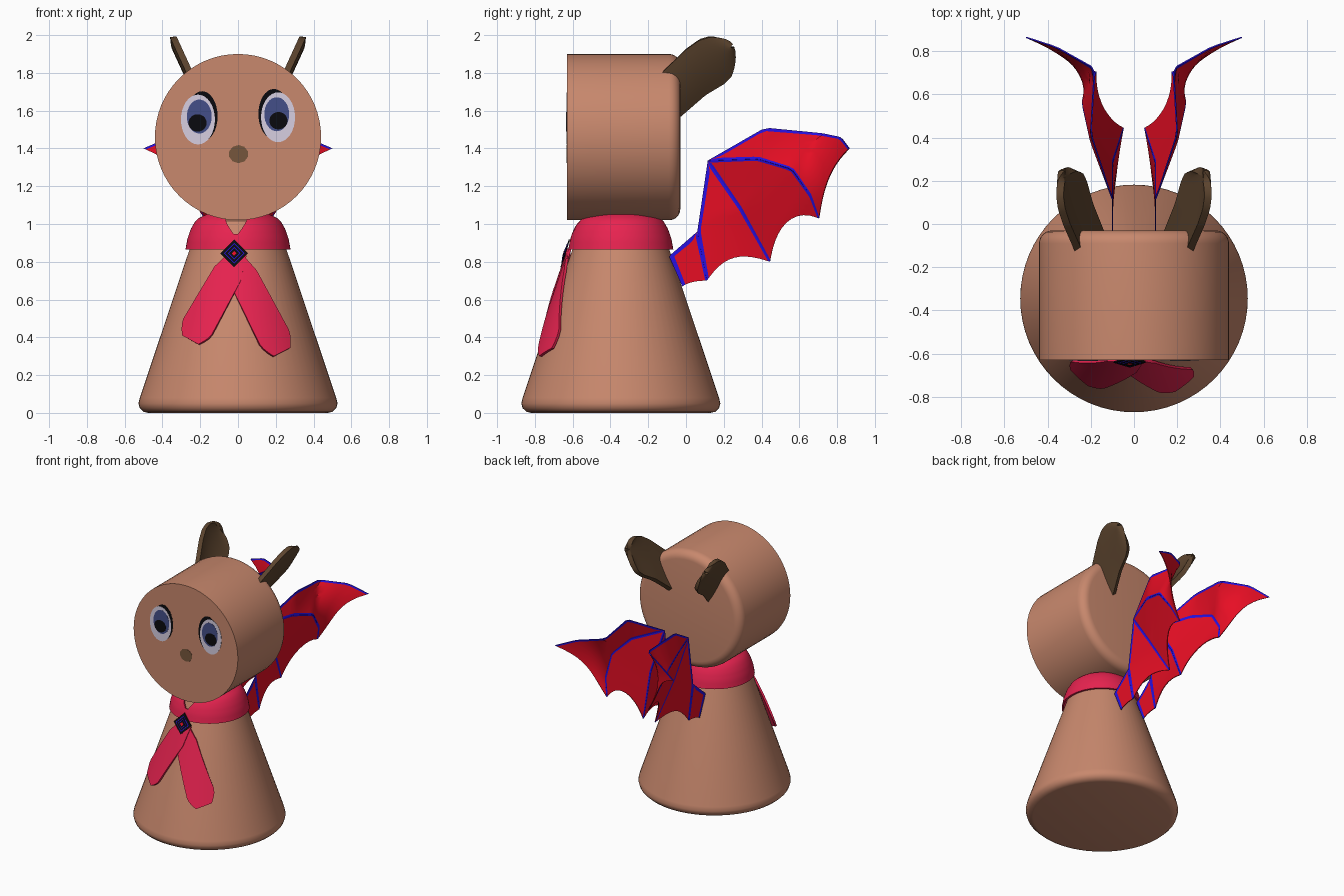
import bpy, bmesh, math
from mathutils import Vector

if "Cube" in bpy.data.objects:
    bpy.data.objects.remove(bpy.data.objects["Cube"])


def mat(name, r, g, b):
    m = bpy.data.materials.new(name)
    lin = [(c / 255 / 12.92 if c < 11 else ((c / 255 + 0.055) / 1.055) ** 2.4) for c in (r, g, b)]
    m.diffuse_color = (*lin, 1)
    m.use_nodes = True
    m.node_tree.nodes["Principled BSDF"].inputs["Base Color"].default_value = m.diffuse_color
    return m


SKIN = mat("tan skin", 200, 136, 109)
EAR = mat("dark brown", 92, 68, 46)
NOSE = mat("nose brown", 118, 86, 60)
SCARF = mat("crimson scarf", 232, 35, 80)
RED = mat("wing red", 232, 14, 36)
BLUE = mat("wing blue", 40, 16, 228)
BLACK = mat("black", 10, 10, 14)
WHITE = mat("eye white", 215, 207, 225)
IRIS = mat("iris blue", 68, 78, 136)

CY = -0.345                       # body axis y


def smooth(ob, angle=35):
    bpy.ops.object.select_all(action='DESELECT')
    ob.select_set(True)
    bpy.context.view_layer.objects.active = ob
    bpy.ops.object.shade_smooth_by_angle(angle=math.radians(angle))


def grid(name, f, nu, nv, material, thick=0, edge=None):
    """Surface f(u, v) for u, v in 0..1, optionally thickened, with coloured first and last columns."""
    bm = bmesh.new()
    v = [[bm.verts.new(f(i / nu, j / nv)) for j in range(nv + 1)] for i in range(nu + 1)]
    for i in range(nu):
        for j in range(nv):
            face = bm.faces.new((v[i][j], v[i + 1][j], v[i + 1][j + 1], v[i][j + 1]))
            face.material_index = int(edge is not None and i in (0, nu - 1))
    bmesh.ops.remove_doubles(bm, verts=bm.verts, dist=1e-5)
    bmesh.ops.recalc_face_normals(bm, faces=bm.faces)
    me = bpy.data.meshes.new(name)
    bm.to_mesh(me)
    bm.free()
    me.materials.append(material)
    if edge:
        me.materials.append(edge)
    ob = bpy.data.objects.new(name, me)
    bpy.context.collection.objects.link(ob)
    if thick:
        bpy.context.view_layer.objects.active = ob
        s = ob.modifiers.new("thickness", 'SOLIDIFY')
        s.thickness, s.offset = thick, 0
        bpy.ops.object.modifier_apply(modifier=s.name)
    smooth(ob)
    return ob


def lathe(name, prof, material, n=64):
    k = len(prof) - 1

    def f(u, v):
        r, z = prof[round(v * k)]
        return (r * math.cos(math.tau * u), r * math.sin(math.tau * u), z)
    return grid(name, f, n, k, material)


def sample(pts, t):
    """Point at fraction t of the length of a polyline."""
    pts = [Vector(p) for p in pts]
    lens = [(b - a).length for a, b in zip(pts, pts[1:])]
    d = t * sum(lens)
    for a, b, l in zip(pts, pts[1:], lens):
        if d <= l:
            return a.lerp(b, d / l)
        d -= l
    return pts[-1]


def plate(name, x, z, rx, rz, y0, y1, material, n=32, slope=0):
    """Thin elliptical plate facing the front."""
    ring = [(x + rx * math.sin(math.tau * i / n), z + rz * math.cos(math.tau * i / n)) for i in range(n)]
    verts = [(px, y + slope * (pz - z), pz) for y in (y0, y1) for px, pz in ring]
    faces = [tuple(range(n)), tuple(range(2 * n - 1, n - 1, -1))]
    faces += [(i, i + n, (i + 1) % n + n, (i + 1) % n) for i in range(n)]
    me = bpy.data.meshes.new(name)
    me.from_pydata(verts, [], faces)
    bm = bmesh.new()
    bm.from_mesh(me)
    bmesh.ops.recalc_face_normals(bm, faces=bm.faces)
    bm.to_mesh(me)
    bm.free()
    me.materials.append(material)
    bpy.context.collection.objects.link(bpy.data.objects.new(name, me))


# Body cone with rounded foot
body = lathe("body", [(0, 0), (0.475, 0), (0.50, 0.006), (0.52, 0.025), (0.527, 0.05), (0.52, 0.08),
                      (0.255, 0.87), (0.205, 1.015), (0.15, 1.04), (0, 1.04)], SKIN)
body.location.y = CY

# Head: cylinder along y, rounded at the back only
b = 0.06
arc = [(0.44 - b + b * math.sin(a), 0.03 + b - b * math.cos(a)) for a in [math.pi / 2 * i / 6 for i in range(7)]]
head = lathe("head", [(0, 0.03)] + arc + [(0.44, 0.63), (0, 0.63)], SKIN)
head.rotation_euler.x = math.pi / 2
head.location.z = 1.46

# Collar with a V notch in front
COL = [(0.865, 0.272), (0.92, 0.262), (0.97, 0.245), (1.01, 0.222), (1.035, 0.195), (1.045, 0.165)]


def collar_r(z):
    for (z0, r0), (z1, r1) in zip(COL, COL[1:]):
        if z <= z1:
            return r0 + (r1 - r0) * (z - z0) / (z1 - z0)
    return COL[-1][1]


def collar(u, v):
    a = math.tau * u
    x = 0.22 * math.sin(a)
    top = 1.045
    if math.cos(a) > 0:
        top = min(top, 0.93 + abs(x + 0.01) / 0.075 * 0.115)
    z = 0.865 + (top - 0.865) * v
    r = collar_r(z)
    return (r * math.sin(a), CY - r * math.cos(a), z)


grid("scarf_collar", collar, 72, 10, SCARF, 0.012)


# Scarf tails draped over the cone
def tail(name, start, end, lift):
    s, e = Vector(start), Vector(end)
    d = (e - s).normalized()
    nrm = Vector((-d.y, d.x))

    def f(u, v):
        w = 0.04 + 0.035 * min(1, v * 4) + 0.012 * v
        if v > 0.85:
            w *= 1 - 0.45 * ((v - 0.85) / 0.15) ** 1.5
        p = s.lerp(e, v) + nrm * w * (2 * u - 1)
        r = 0.547 - 0.335 * p.y + 0.007 + lift + 0.006 * v
        return (p.x, CY - math.sqrt(r * r - p.x ** 2), p.y)
    grid(name, f, 8, 20, SCARF, 0.014)


tail("scarf_tail_left", (0.01, 0.85), (-0.25, 0.385), 0.013)
tail("scarf_tail_right", (-0.04, 0.85), (0.23, 0.32), 0.006)

# Diamond brooch: nested plates
for i, (r, m) in enumerate([(0.074, BLACK), (0.054, BLUE), (0.048, BLACK), (0.033, BLUE), (0.028, BLACK), (0.013, RED)]):
    plate("brooch", -0.02, 0.845, r, r, -0.636, -0.643 - 0.0015 * i, m, 4, 0.3)

# Eyes and nose
for s, dz in ((-1, 0), (1, 0.012)):
    x, z = s * 0.208, 1.555 + dz
    layers = [("eye_lash", x - s * 0.018, z + 0.015, 0.082, 0.133, BLACK),
              ("eye_white", x + s * 0.004, z - 0.002, 0.09, 0.132, WHITE),
              ("iris", x - s * 0.003, z + 0.014, 0.066, 0.09, IRIS),
              ("pupil", x + s * 0.006, z - 0.02, 0.048, 0.046, BLACK)]
    for i, (n, px, pz, rx, rz, m) in enumerate(layers):
        plate(n, px, pz, rx, rz, -0.628, -0.631 - 0.001 * i, m)
plate("nose", 0.003, 1.37, 0.052, 0.048, -0.628, -0.632, NOSE, 10)

# Ears: cupped leaves; upper and lower edge as (y, z)
UP = [(-0.13, 1.80), (0.0, 1.925), (0.07, 1.975), (0.13, 1.993), (0.18, 1.985), (0.215, 1.965), (0.236, 1.94)]
LOW = [(-0.05, 1.56), (0.1, 1.69), (0.2, 1.75), (0.24, 1.79), (0.253, 1.85), (0.25, 1.90), (0.238, 1.937)]


def ear(s):
    def f(u, v):
        p, q = (sample([(0, *c) for c in e], v) for e in (UP, LOW))
        c = p.lerp(q, u)
        x = 0.255 + (c.z - 1.8) * 0.46 + 0.018 * 4 * u * (1 - u)
        return (s * x, c.y, c.z)
    return f


# Wings: bones fan out from wrist and elbow; bones are the blue borders of the membrane panels
W, E = (0.10, 0.115, 1.335), (0.10, 0.06, 0.96)
ROOT, LOWROOT, TIP = (0.10, -0.09, 0.83), (0.10, -0.02, 0.67), (0.10, 0.11, 0.70)
F1 = [W, (0.10, 0.29, 1.08), (0.05, 0.445, 0.80)]
F2 = [W, (0.20, 0.38, 1.345), (0.24, 0.56, 1.29), (0.22, 0.66, 1.15), (0.176, 0.705, 1.03)]
LEAD = [W, (0.20, 0.42, 1.51), (0.18, 0.72, 1.48), (0.36, 0.82, 1.46), (0.50, 0.865, 1.40)]
PANELS = [([E, ROOT, LOWROOT], [E, TIP], 0.03, 0.03, 0.012),
          ([W, E, TIP], F1, 0.12, 0.02, 0.012),
          (F1, F2, 0.15, 0.012, 0.012), (F2, LEAD, 0.08, 0.012, 0.018)]
NU = 12


def panel(a, c, k, wa, wc, s):
    def f(u, v):
        # inner bones narrow to the tip; border columns keep an even width
        p0, q0 = sample(a, v), sample(c, v)
        dist = max((p0 - q0).length, 1e-4)
        taper = 1.25 - 0.6 * v
        ea, ec = min(0.45, wa * taper / dist), min(0.45, wc * taper / dist)
        i = round(u * NU)
        t = 0 if i == 0 else 1 if i == NU else ea + (1 - ea - ec) * (i - 1) / (NU - 2)
        v *= 1 - k * 4 * t * (1 - t)
        p = sample(a, v).lerp(sample(c, v), t)
        return (s * p.x, p.y, p.z)
    return f


for s, side in ((-1, "left"), (1, "right")):
    grid("ear_" + side, ear(s), 8, 20, EAR, 0.034)
    for a, c, k, wa, wc in PANELS:
        grid("wing_membrane_" + side, panel(a, c, k, wa, wc, s), NU, 24, RED, 0.006, BLUE)
